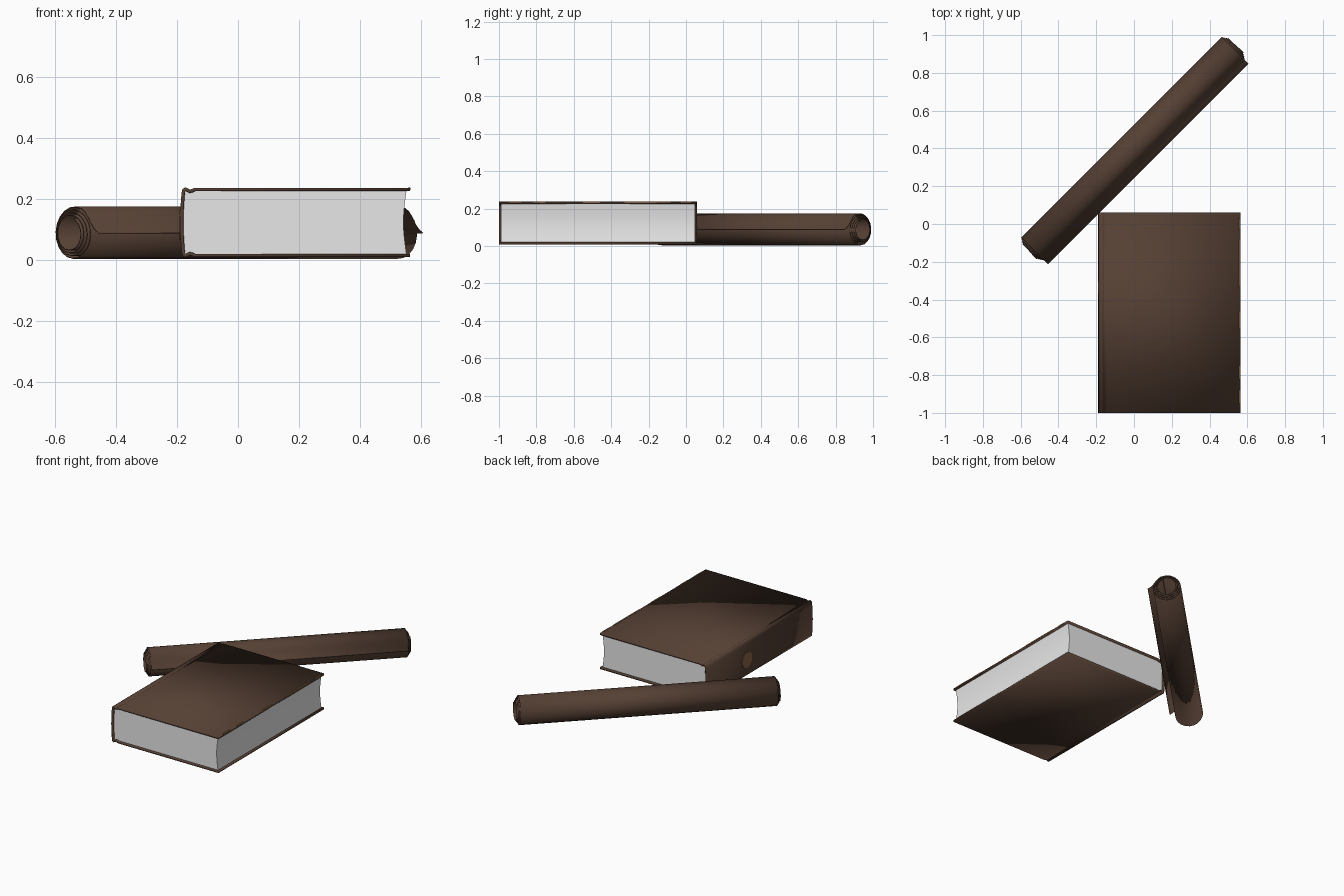
import bpy, bmesh, math
from mathutils import Vector, Matrix

if "Cube" in bpy.data.objects:
    bpy.data.objects.remove(bpy.data.objects["Cube"])


def material(name, rgb):
    m = bpy.data.materials.new(name)
    m.diffuse_color = (*rgb, 1)
    m.use_nodes = True
    m.node_tree.nodes["Principled BSDF"].inputs["Base Color"].default_value = m.diffuse_color
    return m


BROWN = material("brown leather", (0.092, 0.051, 0.034))
PAPER = material("page white", (0.8, 0.8, 0.8))
TAN = material("worn tan", (0.25, 0.13, 0.055))


def finish(name, bm, mat, thickness=0, smooth=True):
    me = bpy.data.meshes.new(name)
    bmesh.ops.recalc_face_normals(bm, faces=bm.faces)
    bm.to_mesh(me)
    bm.free()
    ob = bpy.data.objects.new(name, me)
    bpy.context.collection.objects.link(ob)
    me.materials.append(mat)
    if thickness:
        mod = ob.modifiers.new("thickness", 'SOLIDIFY')
        mod.thickness = thickness
        mod.offset = 0
        mod.use_even_offset = True
    if smooth:
        bpy.ops.object.select_all(action='DESELECT')
        ob.select_set(True)
        bpy.context.view_layer.objects.active = ob
        bpy.ops.object.shade_smooth_by_angle(angle=math.radians(35))
    return ob


def sheet(rows):
    """Strip of quads between pairs of points."""
    bm = bmesh.new()
    vs = [(bm.verts.new(a), bm.verts.new(b)) for a, b in rows]
    for (a, b), (c, d) in zip(vs, vs[1:]):
        bm.faces.new((a, b, d, c))
    return bm


def box(name, lo, hi, mat):
    bm = bmesh.new()
    lo, hi = Vector(lo), Vector(hi)
    bmesh.ops.create_cube(bm, size=1, matrix=Matrix.Translation((lo + hi) / 2)
                          @ Matrix.Diagonal((*(hi - lo), 1)))
    return finish(name, bm, mat, smooth=False)


# Book cover: one C-shaped sheet with hinge grooves and a slightly rounded spine
MID = 0.1225
half = [(0.563, 0.108), (-0.142, 0.108), (-0.15, 0.104), (-0.158, 0.102),
        (-0.165, 0.106), (-0.172, 0.109), (-0.178, 0.105), (-0.180, 0.09),
        (-0.183, 0.05)]
prof = [(x, MID + d) for x, d in half] + [(-0.184, MID)] \
    + [(x, MID - d) for x, d in reversed(half)]
finish("book_cover", sheet([((x, -1.0, z), (x, 0.06, z)) for x, z in prof]),
       BROWN, 0.011)

# Page block with a shallow hollow fore edge
N = 8
pts = [(-0.18, 0.018), (-0.18, 0.227)]
for i in range(N + 1):
    t = i / N
    pts.append((0.552 - 0.01 * math.sin(math.pi * t), 0.227 - 0.209 * t))
bm = bmesh.new()
f = bm.faces.new([bm.verts.new((x, -0.988, z)) for x, z in pts])
ext = bmesh.ops.extrude_face_region(bm, geom=[f], use_keep_orig=True)
bmesh.ops.translate(bm, vec=(0, 1.036, 0),
                    verts=[g for g in ext["geom"] if isinstance(g, bmesh.types.BMVert)])
finish("page_block", bm, PAPER)

# Tan wear along the upper fore edge of the cover
for i, (y0, y1) in enumerate([(-0.95, -0.88), (-0.82, -0.75), (-0.55, -0.46),
                              (-0.33, -0.08), (-0.03, 0.03)]):
    box(f"edge_wear_{i + 1}", (0.556, y0, 0.2285), (0.5645, y1, 0.2368), TAN)

# Round tan mark on the spine
bm = bmesh.new()
bmesh.ops.create_cone(bm, cap_ends=True, segments=16, radius1=0.05, radius2=0.05,
                      depth=0.004,
                      matrix=Matrix.Translation((-0.1893, -0.34, 0.115))
                      @ Matrix.Rotation(math.pi / 2, 4, 'Y'))
finish("spine_mark", bm, TAN)

# Scroll: hollow spiral sheet, inner turns longer, loose outer end flaring out
TURNS, STEPS = 4, 20
section = []                       # (sideways, up, half length)
total = TURNS * STEPS
for i in range(total + 1):
    t = i / total
    a = math.radians(68) + (1 - t) * TURNS * math.tau
    r = 0.051 + 0.036 * t
    section.append((r * math.cos(a), r * math.sin(a), 0.775 - 0.025 * t))
section += [(u, w, 0.75) for u, w in
            [(0.049, 0.07), (0.062, 0.055), (0.074, 0.037), (0.085, 0.022),
             (0.098, 0.010), (0.113, 0.001)]]
along = Vector((1, 1, 0)).normalized()
side = Vector((1, -1, 0)).normalized()
centre = along * 0.278 + side * -0.285 + Vector((0, 0, 0.087))
rows = []
for u, w, h in section:
    p = centre + side * u + Vector((0, 0, w))
    rows.append((p - along * h, p + along * h))
finish("rolled_scroll", sheet(rows), BROWN, 0.003)
